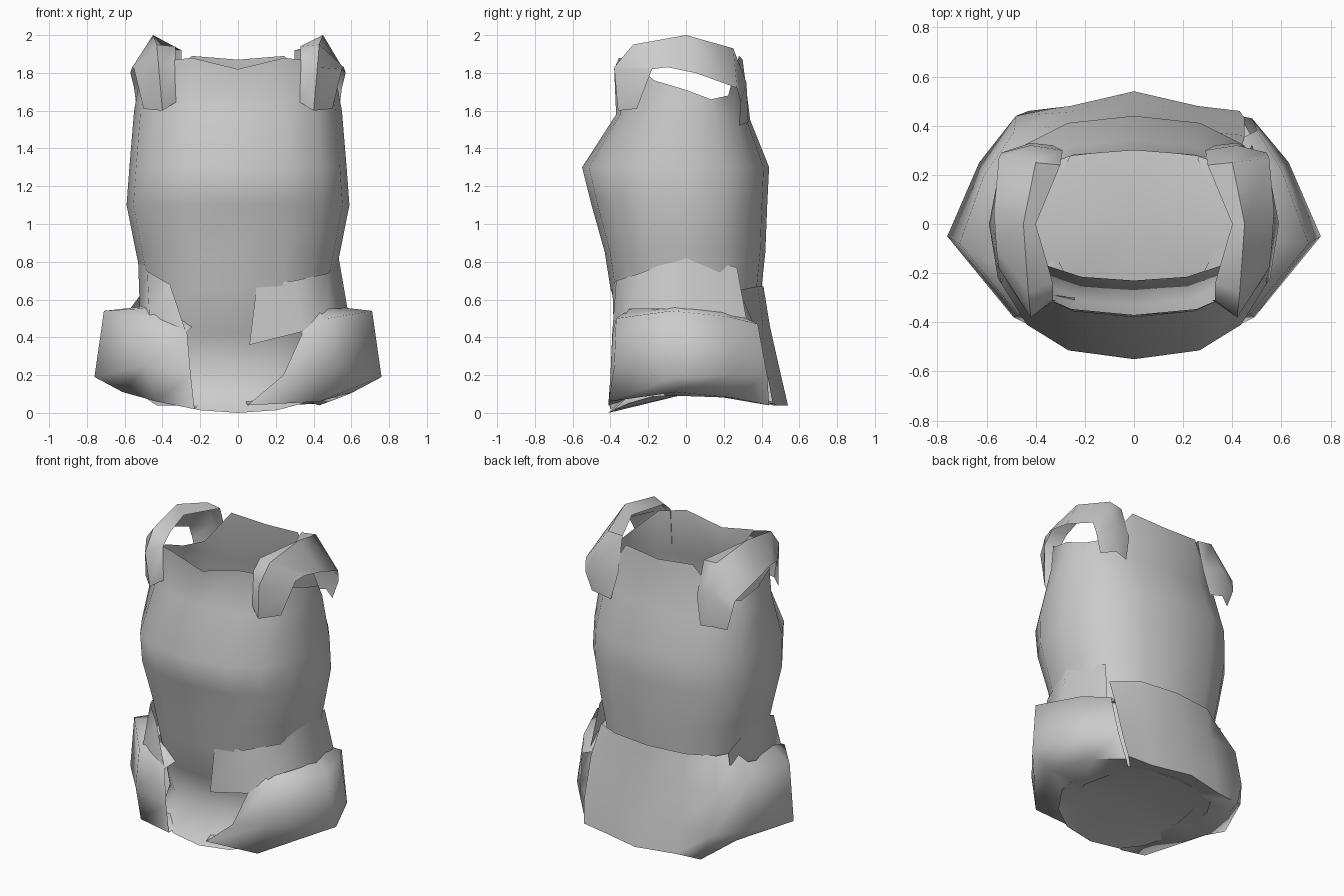
import bpy, math

cube = bpy.data.objects.get("Cube")
if cube:
    bpy.data.objects.remove(cube, do_unlink=True)

cloth = bpy.data.materials.new("light grey cloth")
cloth.use_nodes = True
cloth.diffuse_color = (0.6, 0.6, 0.6, 1)
cloth.node_tree.nodes["Principled BSDF"].inputs["Base Color"].default_value = (0.6, 0.6, 0.6, 1)


def make_object(name, verts, faces, angle):
    mesh = bpy.data.meshes.new(name)
    mesh.from_pydata(verts, [], faces)
    mesh.materials.append(cloth)
    obj = bpy.data.objects.new(name, mesh)
    bpy.context.collection.objects.link(obj)
    bpy.ops.object.select_all(action="DESELECT")
    obj.select_set(True)
    bpy.context.view_layer.objects.active = obj
    bpy.ops.object.shade_smooth_by_angle(angle=math.radians(angle))
    return obj


def sheet(name, rows, closed=False, floor=False, flip=False, angle=75):
    """Join equally long rows of points into one surface."""
    n = len(rows[0])
    verts = [p for row in rows for p in row]
    faces = []
    for r in range(len(rows) - 1):
        for i in range(n if closed else n - 1):
            j = (i + 1) % n
            faces.append((r * n + i, r * n + j, (r + 1) * n + j, (r + 1) * n + i))
    if floor:
        verts.append((0, 0, 0.1))
        faces += [((i + 1) % n, i, len(verts) - 1) for i in range(n)]
    if flip:
        faces = [f[::-1] for f in faces]
    return make_object(name, verts, faces, angle)


def mirrored(side, rows):
    return [[(side * x, y, z) for x, y, z in row] for row in rows]


def with_underside(columns):
    """Run each column on from its hem towards the floor of the sack."""
    return [col + [(col[-1][0] * 0.6, col[-1][1] * 0.6, 0.09)] for col in columns]


SIDES = 16


def ring(half_width, front, back, z_front, z_side, z_back):
    """Boxy oval; its height varies between front, side and back."""
    points = []
    for i in range(SIDES):
        a = math.tau * i / SIDES
        c, s = math.cos(a), math.sin(a)
        x = half_width * math.copysign(abs(c) ** 0.8, c)
        reach = back if s > 0 else -front
        end = z_back if s > 0 else z_front
        points.append((x, reach * math.copysign(abs(s) ** 0.85, s),
                       z_side + (end - z_side) * s * s))
    return points


def level(half_width, front, back, z):
    return ring(half_width, front, back, z, z, z)


# Collar rim: heights from back centre round to front centre, low at the armholes
rim_heights = [1.87, 1.89, 1.68, 1.66, 1.71, 1.76, 1.86, 1.88, 1.82]
rim = [(x, y, rim_heights[abs((i + 4) % SIDES - 8)])
       for i, (x, y, z) in enumerate(level(0.53, -0.38, 0.3, 0))]

# Sack body: bottom lip, recess, waist, chest, collar crease and rim
body_rings = [
    ring(0.45, -0.41, 0.42, 0.0, 0.1, 0.06),
    level(0.46, -0.23, 0.4, 0.18),
    level(0.48, -0.33, 0.38, 0.42),
    level(0.5, -0.4, 0.4, 0.66),
    level(0.54, -0.43, 0.42, 0.85),
    level(0.59, -0.5, 0.43, 1.1),
    level(0.575, -0.55, 0.44, 1.3),
    ring(0.55, -0.37, 0.34, 1.58, 1.6, 1.55),
    rim,
]
sheet("sack_body", body_rings, closed=True, floor=True)

# Skirt columns run from ledge over top edge and bulge to the hem
side_columns = [
    [(0.4, -0.28, 0.56), (0.47, -0.37, 0.5), (0.49, -0.38, 0.25), (0.43, -0.41, 0.06)],
    [(0.45, -0.05, 0.57), (0.71, -0.08, 0.54), (0.76, -0.05, 0.19), (0.61, -0.05, 0.11)],
]

# Left flap: open at the back, with a slanting front edge
left_front = [(0.3, -0.3, 0.45), (0.34, -0.39, 0.42), (0.24, -0.4, 0.2), (0.05, -0.41, 0.04)]
left_back = [
    [(0.42, 0.15, 0.56), (0.6, 0.22, 0.51), (0.63, 0.25, 0.2), (0.54, 0.25, 0.08)],
    [(0.38, 0.32, 0.5), (0.5, 0.38, 0.47), (0.48, 0.43, 0.2), (0.43, 0.44, 0.04)],
]
sheet("left_side_flap", with_underside([left_front] + side_columns + left_back), flip=True)

# Right flap: runs on round the back as one flared hem
right_front = [(-0.24, -0.3, 0.46), (-0.27, -0.39, 0.43), (-0.25, -0.4, 0.2), (-0.23, -0.4, 0.02)]
hem_columns = [
    [(-0.49, 0.16, 0.66), (-0.61, 0.2, 0.5), (-0.63, 0.25, 0.2), (-0.55, 0.25, 0.12)],
    [(-0.42, 0.28, 0.66), (-0.49, 0.37, 0.46), (-0.48, 0.44, 0.2), (-0.43, 0.46, 0.04)],
]
for x, bulge in ((-0.26, 0.48), (0, 0.54), (0.26, 0.48)):
    hem_columns.append([(x, bulge * 0.5 + 0.14, 0.67), (x, bulge * 0.6 + 0.12, 0.46),
                        (x, bulge * 0.7 + 0.12, 0.22), (x, bulge, 0.04)])
hem_columns.append([(0.43, 0.28, 0.65), (0.45, 0.36, 0.46), (0.45, 0.43, 0.2), (0.43, 0.46, 0.05)])
sheet("right_flap_and_back_hem",
      with_underside([right_front] + mirrored(-1, side_columns) + hem_columns))

# Shoulder straps: each row runs from the inner edge over the ridge to the outer edge
strap_rows = [
    [(0.32, -0.31, 1.65), (0.4, -0.36, 1.6), (0.5, -0.26, 1.61)],
    [(0.33, -0.31, 1.88), (0.42, -0.38, 1.83), (0.55, -0.18, 1.82)],
    [(0.33, -0.24, 1.94), (0.43, -0.28, 1.95), (0.56, -0.1, 1.83)],
    [(0.4, 0, 1.94), (0.45, 0, 2.0), (0.57, 0.05, 1.8)],
    [(0.3, 0.24, 1.92), (0.4, 0.25, 1.93), (0.55, 0.27, 1.72)],
    [(0.29, 0.3, 1.7), (0.42, 0.32, 1.75), (0.54, 0.29, 1.64)],
    [(0.33, 0.32, 1.52), (0.42, 0.33, 1.54), (0.5, 0.28, 1.52)],
]
names = {1: "left", -1: "right"}
for side, name in names.items():
    sheet(name + "_shoulder_strap", mirrored(side, strap_rows), flip=side < 0, angle=50)

# Waist folds: creased cloth draping over the hips, the left one reaching to the front
left_fold = [
    [(0.1, -0.39, 0.68), (0.3, -0.37, 0.7), (0.48, -0.24, 0.74), (0.53, 0, 0.84), (0.45, 0.27, 0.77)],
    [(0.06, -0.38, 0.36), (0.34, -0.39, 0.43), (0.48, -0.3, 0.55), (0.58, 0, 0.55), (0.48, 0.32, 0.5)],
]
right_fold = [
    [(-0.36, -0.34, 0.68), (-0.48, -0.24, 0.75), (-0.53, 0, 0.84), (-0.48, 0.24, 0.68)],
    [(-0.28, -0.38, 0.44), (-0.47, -0.33, 0.52), (-0.52, 0, 0.55), (-0.49, 0.24, 0.6)],
]
sheet("left_waist_fold", left_fold, flip=True)
sheet("right_waist_fold", right_fold)
